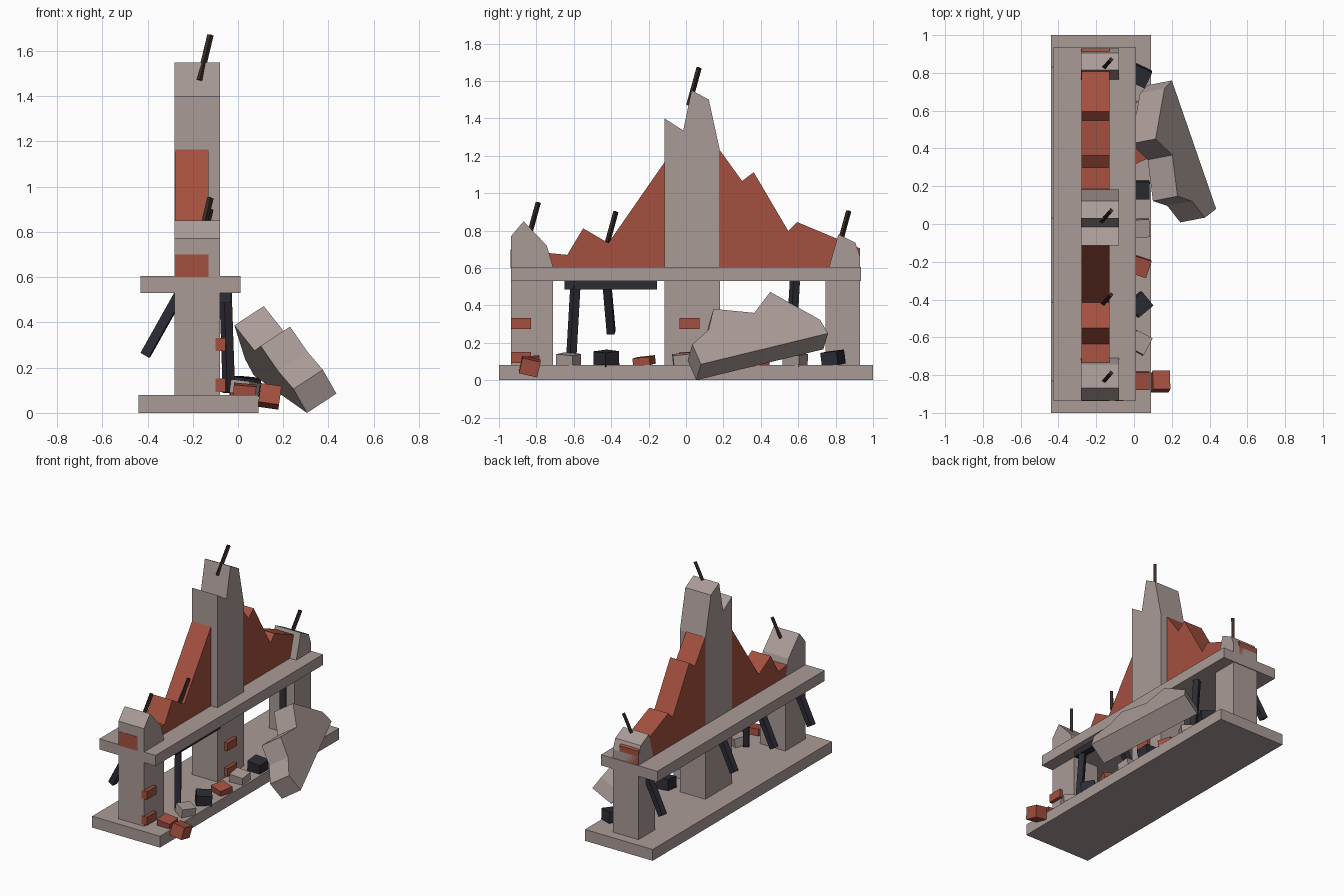
import bpy, bmesh, math
from mathutils import Vector, Matrix, Euler

if "Cube" in bpy.data.objects:
    bpy.data.objects.remove(bpy.data.objects["Cube"])


def mat(name, c):
    m = bpy.data.materials.new(name)
    m.diffuse_color = (*c, 1)
    m.use_nodes = True
    m.node_tree.nodes["Principled BSDF"].inputs["Base Color"].default_value = m.diffuse_color
    return m


STONE = mat("stone", (0.40, 0.33, 0.31))
BRICK = mat("brick", (0.37, 0.08, 0.05))
CHAR = mat("charred_wood", (0.025, 0.025, 0.035))
RUST = mat("rusty_iron", (0.04, 0.025, 0.02))


def finish(name, bm, m):
    bmesh.ops.recalc_face_normals(bm, faces=bm.faces)
    me = bpy.data.meshes.new(name)
    bm.to_mesh(me)
    bm.free()
    me.materials.append(m)
    ob = bpy.data.objects.new(name, me)
    bpy.context.collection.objects.link(ob)
    return ob


def box(name, center, size, m, rot=(0, 0, 0)):
    bm = bmesh.new()
    mtx = (Matrix.Translation(center) @ Euler([math.radians(a) for a in rot]).to_matrix().to_4x4()
           @ Matrix.Diagonal((*size, 1)))
    bmesh.ops.create_cube(bm, size=1, matrix=mtx)
    return finish(name, bm, m)


def span(name, lo, hi, m):
    lo, hi = Vector(lo), Vector(hi)
    return box(name, (lo + hi) / 2, hi - lo, m)


def beam(name, a, b, w, m):
    a, b = Vector(a), Vector(b)
    d = b - a
    bm = bmesh.new()
    mtx = (Matrix.Translation((a + b) / 2) @ d.to_track_quat('Z', 'Y').to_matrix().to_4x4()
           @ Matrix.Diagonal((w, w, d.length, 1)))
    bmesh.ops.create_cube(bm, size=1, matrix=mtx)
    return finish(name, bm, m)


def slab(name, pts, origin, u, v, t, m):
    """Profile in the u/v plane, extruded along t."""
    o, u, v, t = Vector(origin), Vector(u), Vector(v), Vector(t)
    bm = bmesh.new()
    f = bm.faces.new([bm.verts.new(o + u * a + v * b) for a, b in pts])
    ext = bmesh.ops.extrude_face_region(bm, geom=[f], use_keep_orig=True)
    vs = [g for g in ext["geom"] if isinstance(g, bmesh.types.BMVert)]
    bmesh.ops.translate(bm, verts=vs, vec=t)
    return finish(name, bm, m)


def wall(name, pts, x0, x1, m):
    return slab(name, pts, (x0, 0, 0), (0, 1, 0), (0, 0, 1), (x1 - x0, 0, 0), m)


# Floor slabs
span("base_slab", (-0.44, -1, 0), (0.09, 1, 0.08), STONE)
span("upper_floor", (-0.43, -0.935, 0.53), (0.01, 0.935, 0.605), STONE)

# Broken pillars
wall("left_pillar", [(-0.935, 0), (-0.935, 0.77), (-0.868, 0.85), (-0.745, 0.72),
                     (-0.71, 0.605), (-0.71, 0)], -0.28, -0.08, STONE)
wall("center_pillar", [(-0.115, 0), (-0.115, 1.40), (-0.015, 1.335), (0.03, 1.55),
                       (0.122, 1.50), (0.183, 1.22), (0.183, 0)], -0.28, -0.08, STONE)
wall("right_pillar", [(0.745, 0), (0.745, 0.53), (0.765, 0.605), (0.815, 0.78), (0.905, 0.735),
                      (0.93, 0.665), (0.93, 0)], -0.28, -0.08, STONE)

# Ragged brick walls
wall("left_brick_wall", [(-0.937, 0.6), (-0.937, 0.70), (-0.635, 0.67), (-0.55, 0.812),
                         (-0.415, 0.733), (-0.115, 1.165), (-0.05, 1.165), (-0.05, 0.6)],
     -0.279, -0.13, BRICK)
wall("right_brick_wall", [(0.12, 0.6), (0.12, 1.22), (0.184, 1.225), (0.30, 1.065), (0.362, 1.112),
                          (0.547, 0.797), (0.595, 0.845), (0.93, 0.705), (0.93, 0.6)],
     -0.279, -0.13, BRICK)

# Bent rods on top, charred braces below at the same stations
for i, (y, top) in enumerate([(-0.79, 0.95), (-0.375, 0.90), (0.07, 1.67), (0.87, 0.905)]):
    beam(f"rod_{i}", (-0.17, y - 0.055, top - 0.2), (-0.122, y, top), 0.02, RUST)
    beam(f"brace_{i}", (-0.25, y - 0.05, 0.54), (-0.41, y - 0.025, 0.255), 0.042, CHAR)

# Charred posts and lintel
span("lintel", (-0.08, -0.65, 0.485), (-0.03, -0.155, 0.53), CHAR)
for i, y in enumerate((-0.59, 0.582)):
    beam(f"post_{i}", (-0.055, y, 0.53), (-0.04, y - 0.025, 0.09), 0.04, CHAR)

# Exposed bricks on pillars
for i, y in enumerate((-0.883, 0.018)):
    for j, z in enumerate((0.303, 0.122)):
        span(f"exposed_brick_{i}_{j}", (-0.1, y - 0.053, z - 0.029), (-0.056, y + 0.053, z + 0.029), BRICK)

# Rubble row on the base
angles = [0, 62, 40, -18, 3, 0, 25, 60, -25]
for i, a in enumerate(angles):
    m, h = [(BRICK, 0.045), (STONE, 0.06), (CHAR, 0.075)][i % 3]
    box(f"rubble_{i}", (0.03, -0.83 + 0.202 * i, 0.08 + h / 2), (0.10, 0.095, h), m, (6, 5, a))
box("fallen_brick", (0.14, -0.835, 0.073), (0.092, 0.1, 0.085), BRICK, (-13, 8, 0))

# Fallen chunk leaning on the base
slab("fallen_chunk", [(0, 0), (0.738, 0), (0.727, 0.092), (0.53, 0.33), (0.398, 0.2285),
                      (0.193, 0.311), (0.12, 0.195), (0, 0.13)],
     (0.305, 0.055, 0), (-0.318, 0.921, 0.224), (-0.462, -0.357, 0.813), (0.13, 0.025, 0.085), STONE)
